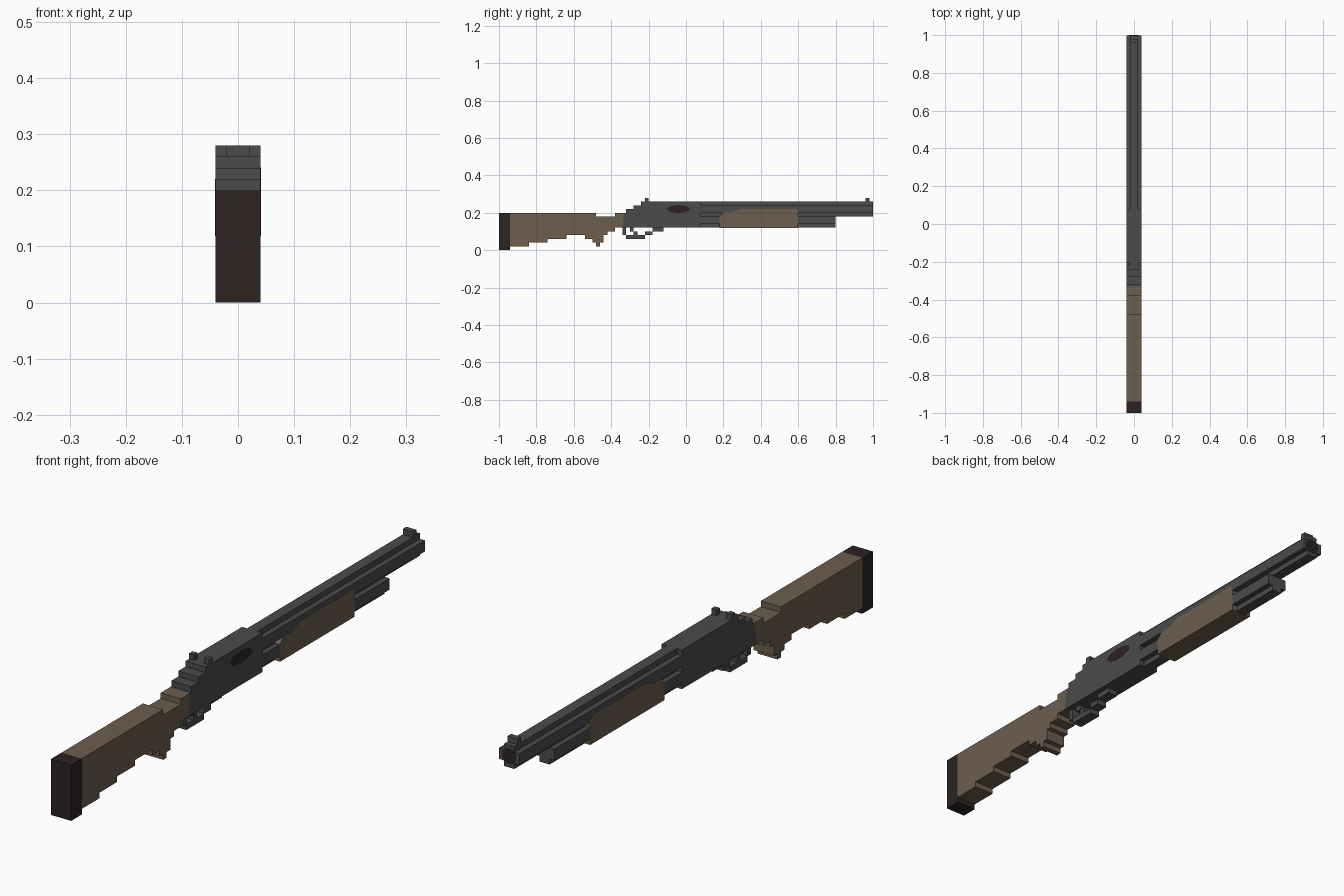
import bpy, bmesh, math

if "Cube" in bpy.data.objects:
    bpy.data.objects.remove(bpy.data.objects["Cube"])

def material(name, rgb):
    m = bpy.data.materials.new(name)
    m.diffuse_color = (*rgb, 1)
    m.use_nodes = True
    m.node_tree.nodes["Principled BSDF"].inputs["Base Color"].default_value = m.diffuse_color
    return m

METAL = material("gunmetal", (0.070, 0.070, 0.072))
WOOD = material("brown wood", (0.155, 0.112, 0.078))
DARK = material("dark rubber", (0.026, 0.016, 0.016))

def prism(name, pts, axis, lo, hi, mat):
    """Extrude a 2D outline: axis x uses (y, z) points, axis y uses (x, z) points."""
    place = (lambda a, b, t: (t, a, b)) if axis == "x" else (lambda a, b, t: (a, t, b))
    bm = bmesh.new()
    face = bm.faces.new([bm.verts.new(place(a, b, lo)) for a, b in pts])
    ext = bmesh.ops.extrude_face_region(bm, geom=[face])["geom"]
    shift = (hi - lo, 0, 0) if axis == "x" else (0, hi - lo, 0)
    bmesh.ops.translate(bm, vec=shift, verts=[v for v in ext if isinstance(v, bmesh.types.BMVert)])
    bmesh.ops.recalc_face_normals(bm, faces=bm.faces)
    me = bpy.data.meshes.new(name)
    bm.to_mesh(me)
    bm.free()
    me.materials.append(mat)
    ob = bpy.data.objects.new(name, me)
    bpy.context.collection.objects.link(ob)
    return ob

def box(name, x, y, z, mat):
    rect = [(y[0], z[0]), (y[1], z[0]), (y[1], z[1]), (y[0], z[1])]
    return prism(name, rect, "x", x[0], x[1], mat)

def stairs(y, runs):
    """Stepped edge: each run is (end y, level z)."""
    out = []
    for end, z in runs:
        out += [(y, z), (end, z)]
        y = end
    return out

def tube(name, zc, y0, y1):
    """Blocky round bar, a square with notched corners."""
    a, b = 0.02, 0.04
    q = [(b, -a), (b, a), (a, a), (a, b)]
    pts = q + [(-x, z) for x, z in reversed(q)]
    pts += [(-b, -a), (-a, -a), (-a, -b), (a, -b), (a, -a)]
    pts = list(dict.fromkeys(pts))
    return prism(name, [(x, zc + z) for x, z in pts], "y", y0, y1, METAL)

W = 0.04

# Stock and butt pad
box("butt_pad", (-W, W), (-1, -0.94), (0, 0.2), DARK)
under = stairs(-0.94, [(-0.84, 0.02), (-0.74, 0.04), (-0.64, 0.06), (-0.54, 0.08), (-0.50, 0.06),
                       (-0.48, 0.04), (-0.46, 0.02), (-0.44, 0.04), (-0.42, 0.08), (-0.38, 0.10)])
under += [(-0.38, 0.12), (-0.34, 0.12)]
over = [(-0.33, 0.2), (-0.38, 0.2), (-0.38, 0.18), (-0.48, 0.18), (-0.48, 0.2), (-0.94, 0.2)]
prism("stock", under + over, "x", -W, W, WOOD)

# Receiver with stepped rear
steps = stairs(-0.32, [(-0.28, 0.22), (-0.24, 0.24), (0.08, 0.26)])
prism("receiver", [(0.08, 0.12), (-0.34, 0.12), (-0.33, 0.2), (-0.32, 0.2)] + steps,
      "x", -W, W, METAL)

# Ejection port on the right side
port = [(-0.04 + 0.062 * math.cos(t), 0.22 + 0.021 * math.sin(t))
        for t in (math.tau * (i + 0.5) / 12 for i in range(12))]
prism("ejection_port", port, "x", W - 0.001, W + 0.001, DARK)

# Barrel, magazine tube and bore
tube("barrel", 0.22, 0.08, 0.999)
tube("magazine_tube", 0.16, 0.08, 0.8)
bore = [(0.029 * math.cos(t), 0.22 + 0.029 * math.sin(t))
        for t in (math.tau * (i + 0.5) / 8 for i in range(8))]
prism("muzzle_bore", bore, "y", 0.996, 1.0, DARK)

# Sliding fore-end
prism("fore_end", [(0.18, 0.119), (0.6, 0.119), (0.6, 0.21), (0.585, 0.22), (0.29, 0.22),
                   (0.25, 0.203), (0.20, 0.2), (0.18, 0.18)], "x", -W - 0.0006, W + 0.0006, WOOD)

# Sights
for side, x in (("left", -0.04), ("right", 0.02)):
    box("rear_sight_" + side, (x, x + 0.02), (-0.22, -0.20), (0.26, 0.28), METAL)
box("front_sight", (-0.02, 0.02), (0.96, 0.98), (0.26, 0.28), METAL)

# Trigger guard and trigger
for i, (y0, y1, z0, z1) in enumerate([(-0.34, -0.32, 0.08, 0.12), (-0.32, -0.22, 0.06, 0.08),
                                      (-0.22, -0.18, 0.08, 0.10), (-0.18, -0.12, 0.10, 0.12)]):
    box(f"trigger_guard_{i + 1}", (-0.02, 0.02), (y0, y1), (z0, z1), METAL)
box("trigger_upper", (-0.02, 0.02), (-0.30, -0.28), (0.10, 0.12), METAL)
box("trigger_lower", (-0.02, 0.02), (-0.28, -0.26), (0.08, 0.10), METAL)
